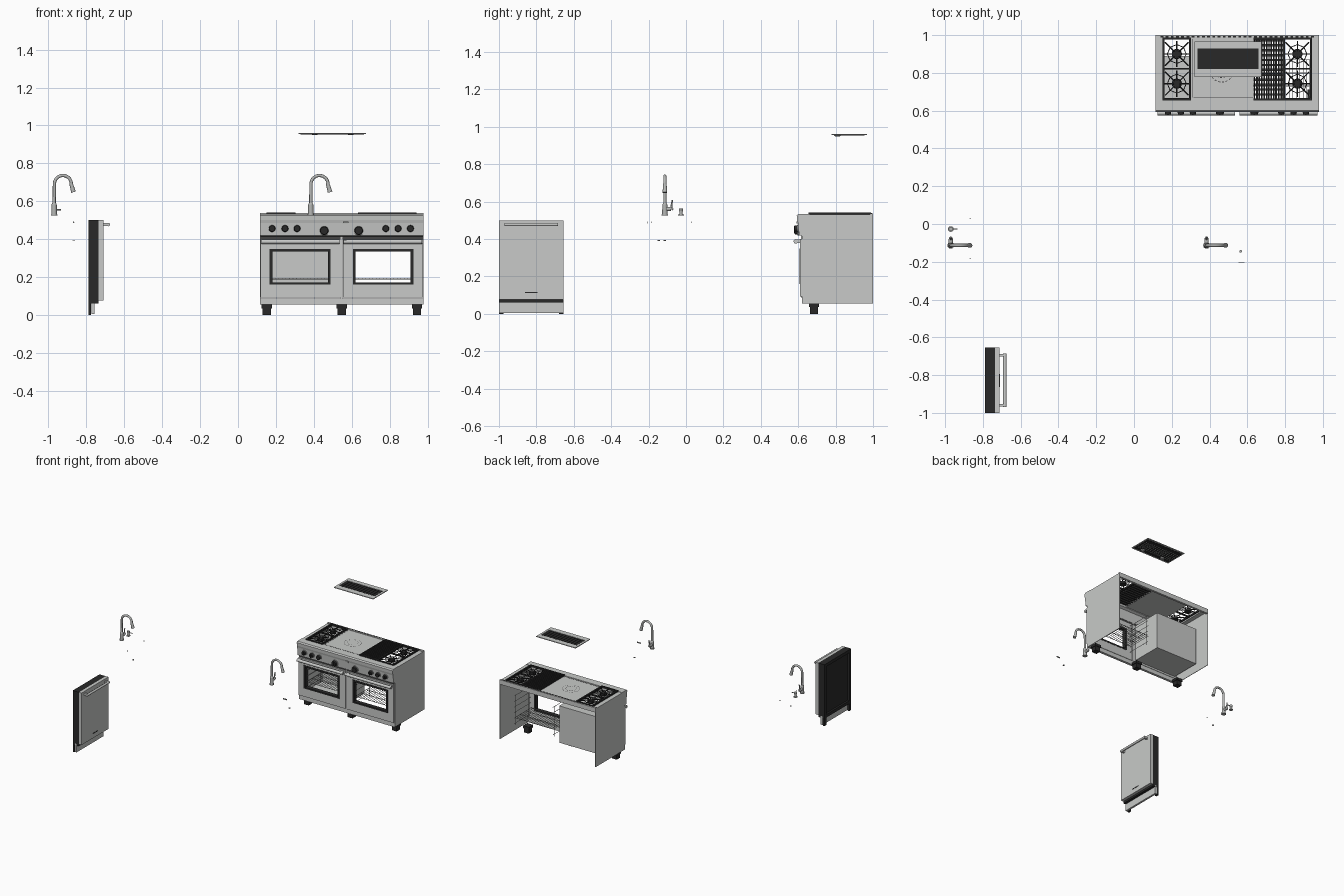
import bpy, bmesh, math
from mathutils import Vector

if "Cube" in bpy.data.objects:
    bpy.data.objects.remove(bpy.data.objects["Cube"])

def mat(name, v):
    m = bpy.data.materials.new(name)
    m.diffuse_color = (v[0], v[1], v[2], 1)
    m.use_nodes = True
    m.node_tree.nodes["Principled BSDF"].inputs["Base Color"].default_value = m.diffuse_color
    return m

STEEL = mat("brushed steel", (0.58, 0.59, 0.58))
BLACK = mat("black enamel", (0.022, 0.022, 0.022))
CHROME = mat("chrome", (0.46, 0.47, 0.46))
DARK = mat("dark grey", (0.06, 0.06, 0.06))

def finish(name, m, bm, smooth=False):
    me = bpy.data.meshes.new(name)
    bmesh.ops.recalc_face_normals(bm, faces=bm.faces)
    bm.to_mesh(me)
    bm.free()
    me.materials.append(m)
    ob = bpy.data.objects.new(name, me)
    bpy.context.collection.objects.link(ob)
    if smooth:
        bpy.ops.object.select_all(action='DESELECT')
        ob.select_set(True)
        bpy.context.view_layer.objects.active = ob
        bpy.ops.object.shade_smooth_by_angle(angle=math.radians(40))
    return ob

def boxes(name, m, items):
    """One object made of boxes (x0, x1, y0, y1, z0, z1)."""
    bm = bmesh.new()
    for x0, x1, y0, y1, z0, z1 in items:
        vs = bmesh.ops.create_cube(bm, size=1)["verts"]
        for v in vs:
            v.co = ((x0 + x1) / 2 + v.co.x * (x1 - x0), (y0 + y1) / 2 + v.co.y * (y1 - y0),
                    (z0 + z1) / 2 + v.co.z * (z1 - z0))
    return finish(name, m, bm)

def rods(name, m, items, sides=24):
    """One object made of cones or cylinders (start, end, radius, end radius)."""
    bm = bmesh.new()
    for a, b, r0, r1 in items:
        a, b = Vector(a), Vector(b)
        vs = bmesh.ops.create_cone(bm, cap_ends=True, segments=sides, radius1=r0, radius2=r1,
                                   depth=(b - a).length)["verts"]
        q = Vector((0, 0, 1)).rotation_difference((b - a).normalized())
        for v in vs:
            v.co = q @ v.co + (a + b) / 2
    return finish(name, m, bm, True)

def tube(name, m, pts, r):
    cu = bpy.data.curves.new(name, 'CURVE')
    cu.dimensions, cu.bevel_depth, cu.bevel_resolution, cu.use_fill_caps = '3D', r, 4, True
    sp = cu.splines.new('POLY')
    sp.points.add(len(pts) - 1)
    for p, c in zip(sp.points, pts):
        p.co = (*c, 1)
    cu.materials.append(m)
    ob = bpy.data.objects.new(name, cu)
    bpy.context.collection.objects.link(ob)
    bpy.ops.object.select_all(action='DESELECT')
    ob.select_set(True)
    bpy.context.view_layer.objects.active = ob
    bpy.ops.object.convert(target='MESH')
    bpy.ops.object.shade_smooth_by_angle(angle=math.radians(40))

def extrude_x(name, m, prof, x0, x1):
    bm = bmesh.new()
    f = bm.faces.new([bm.verts.new((x0, y, z)) for y, z in prof])
    r = bmesh.ops.extrude_face_region(bm, geom=[f])["geom"]
    bmesh.ops.translate(bm, vec=(x1 - x0, 0, 0), verts=[v for v in r if isinstance(v, bmesh.types.BMVert)])
    finish(name, m, bm)

def frame_xz(o, h, y0, y1):
    """Boxes for an upright frame: outer and hole given as x0, x1, z0, z1."""
    return [(o[0], h[0], y0, y1, o[2], o[3]), (h[1], o[1], y0, y1, o[2], o[3]),
            (h[0], h[1], y0, y1, o[2], h[2]), (h[0], h[1], y0, y1, h[3], o[3])]

def frame_xy(o, h, z0, z1):
    return [(o[0], h[0], o[2], o[3], z0, z1), (h[1], o[1], o[2], o[3], z0, z1),
            (h[0], h[1], o[2], h[2], z0, z1), (h[0], h[1], h[3], o[3], z0, z1)]

# ---- range body: side panels, kick strip, control panel, open back
XL, XR = 0.115, 0.98
boxes("range_side_panels", STEEL, [(XL, XL + .004, .62, 1, .055, .52), (XR - .004, XR, .62, 1, .055, .52)])
boxes("range_kick_strip", STEEL, [(XL, XR, .62, .64, .055, .088)])
extrude_x("range_control_panel", STEEL, [(.64, .415), (.605, .418), (.598, .485), (.594, .5), (.592, .525),
                                         (.6, .534), (.66, .534), (.66, .51), (.64, .5)], XL, XR)
boxes("range_centre_post", STEEL, [(.542, .552, .615, .64, .088, .415)])
boxes("range_gap_shadow", DARK, [(XL + .005, XR - .005, .622, .638, .4, .415)])
boxes("range_badge", CHROME, [(.55, .58, .592, .598, .482, .494)])
boxes("range_feet", BLACK, [(x - w, x + w, .685 - w, .685 + w, z0, z1) for x in (.152, .547, .945)
                            for w, z0, z1 in ((.022, 0, .035), (.027, .035, .055))])

# ---- oven doors with windows and handles
for side, x0, x1, wx0, wx1 in (("left", .12, .541, .17, .485), ("right", .553, .976, .61, .922)):
    boxes(side + "_oven_door", STEEL, frame_xz((x0, x1, .092, .4), (wx0, wx1, .162, .345), .61, .638))
    boxes(side + "_window_rim", BLACK,
          frame_xz((wx0 - .003, wx1 + .003, .16, .348), (wx0 + .011, wx1 - .011, .172, .334), .606, .64))
    rods(side + "_oven_handle", STEEL, [((x0 + .005, .587, .387), (x1 - .005, .587, .387), .0115, .0115)])
    boxes(side + "_handle_mounts", STEEL, [(x - .009, x + .009, .588, .612, .379, .396)
                                           for x in (x0 + .02, x1 - .02)])
    # wire rack
    a, b = wx0 - .01, wx1 + .01
    wires = [((a, y, z), (b, y, z), .0022, .0022) for z in (.19, ) for y in (.66, .73, .8, .87)]
    wires += [((a + (b - a) * i / 18, .66, .193), (a + (b - a) * i / 18, .87, .193), .0018, .0018)
              for i in range(19)]
    wires += [((x, y, .12), (x, y, .37), .0022, .0022) for x in (a - .008, b + .008) for y in (.68, .85)]
    wires += [((x, .66, .14 + .045 * i), (x, .87, .14 + .045 * i), .0018, .0018)
              for x in (a - .008, b + .008) for i in range(6)]
    rods(side + "_oven_rack", CHROME, wires, 6)

# left oven liner: a box open at the front
boxes("left_oven_liner", STEEL, [(.14, .144, .64, .89, .105, .405), (.516, .52, .64, .89, .105, .405),
                                 (.14, .52, .64, .89, .105, .109), (.14, .52, .64, .89, .401, .405),
                                 (.14, .52, .886, .89, .105, .405)])

# ---- knobs
small = [(.18, .456), (.248, .456), (.312, .456), (.78, .456), (.845, .456), (.91, .456)]
big = [(.455, .445), (.637, .445)]
rods("knob_bezels", CHROME, [((x, .605, z), (x, .596, z), r, r) for l, r in ((small, .021), (big, .027))
                             for x, z in l])
rods("knobs", BLACK, [((x, .598, z), (x, .581, z), r, r * .85) for l, r in ((small, .018), (big, .023))
                      for x, z in l])
boxes("knob_grips", BLACK, [(x - .004, x + .004, .577, .583, z - .014, z + .014) for x, z in small + big])

# ---- cooktop with openings under burners and grill
boxes("cooktop", STEEL, [(XL, .155, .66, .985, .515, .531), (.298, .632, .66, .985, .515, .531),
                         (.938, XR, .66, .985, .515, .531), (XL, XR, .983, 1, .5, .537)])
boxes("rear_vent_slots", BLACK, [(.14 + i * .0275, .155 + i * .0275, .988, .995, .536, .5385) for i in range(30)])
boxes("plate_seams", DARK, [(XL + .2, .63, .669, .672, .53, .532), (.308, .311, .67, .98, .53, .532)])
bm = bmesh.new()  # dashed rings of the solid hot plate
for r, n in ((.064, 20), (.04, 14)):
    for i in range(n):
        t0, t1 = 2 * math.pi * i / n, 2 * math.pi * (i + .6) / n
        bm.faces.new([bm.verts.new((.465 + q * math.cos(t), .815 + q * math.sin(t), .532))
                      for q, t in ((r - .002, t0), (r + .002, t0), (r + .002, t1), (r - .002, t1))])
finish("hot_plate_rings", DARK, bm)

# burner grates and caps
for side, x0, x1 in (("left", .15, .303), ("right", .787, .943)):
    cx = (x0 + x1) / 2
    w = .012
    bars = frame_xy((x0, x1, .655, .988), (x0 + w, x1 - w, .655 + w, .988 - w), .526, .541)
    bars += [(x0, x1, .817, .826, .53, .541)]
    boxes(side + "_grate_frame", BLACK, bars)
    caps, arms = [], []
    for cy in (.743, .9):
        caps += [((cx, cy, .515), (cx, cy, .535), .027, .025)]
        for i in range(8):
            t = math.pi / 4 * i
            d = Vector((math.cos(t), math.sin(t), 0)) * (.07 if i % 2 == 0 else .088)
            c = Vector((cx, cy, .536))
            arms.append((c + d * .2, c + d, .0035, .0035))
        ring = [(cx + .05 * math.cos(math.pi / 4 * i), cy + .05 * math.sin(math.pi / 4 * i), .531) for i in range(9)]
        arms += [(p, q, .0022, .0022) for p, q in zip(ring, ring[1:])]
    rods(side + "_burner_caps", BLACK, caps)
    rods(side + "_grate_arms", BLACK, arms, 6)

# grill slats and lower grid
boxes("grill_slats", BLACK, [(.634 + i * .0128, .6415 + i * .0128, .658, .986, .528, .541) for i in range(12)]
      + [(.632, .787, .655, .665, .526, .541), (.632, .787, .978, .988, .526, .541)])
boxes("grill_cross_bars", DARK, [(.632, .787, .68 + i * .026, .692 + i * .026, .516, .524) for i in range(12)])

# ---- hood insert above the range
boxes("hood_frame", STEEL, frame_xy((.32, .675, .777, .967), (.337, .658, .82, .928), .955, .961))
boxes("hood_filter", BLACK, [(.33, .665, .79, .955, .9535, .957)])
boxes("hood_filter_slats", BLACK, [(.34 + i * .0267, .361 + i * .0267, .822, .926, .957, .96) for i in range(12)])
boxes("hood_filter_perforations", CHROME, [(.343 + i * .02, .352 + i * .02, .822 + j * .018, .83 + j * .018,
                                            .9525, .954) for i in range(16) for j in range(6)])
rods("hood_lamps", STEEL, [((x, .81, .955), (x, .81, .949), .018, .014) for x in (.405, .595)])

# ---- dishwasher, facing +x
Y0, Y1 = -1, -.655
boxes("dishwasher_body", BLACK, [(-.775, -.735, Y0, Y1, .06, .5), (-.79, -.775, Y0, Y0 + .025, 0, .5),
                                 (-.79, -.775, Y1 - .025, Y1, 0, .5), (-.79, -.775, Y0, Y1, .475, .5),
                                 (-.79, -.775, Y0, Y1, .06, .085)])
boxes("dishwasher_door", STEEL, [(-.735, -.711, Y0, Y1, .076, .5)])
boxes("dishwasher_kick_plate", STEEL, [(-.772, -.756, Y0, Y1, .004, .074)])
boxes("dishwasher_vent_slot", BLACK, [(-.7115, -.709, -.862, -.793, .111, .117)])
rods("dishwasher_handle", STEEL, [((-.684, -.97, .477), (-.684, -.685, .477), .009, .009)])
boxes("dishwasher_handle_mounts", STEEL, [(-.712, -.682, y - .007, y + .007, .469, .485) for y in (-.96, -.695)])

# ---- two gooseneck faucets
def faucet(side, x, y):
    rods(side + "_faucet_base", CHROME, [((x, y, .525), (x, y, .531), .018, .018),
                                         ((x, y, .531), (x, y, .583), .0145, .0135),
                                         ((x, y, .583), (x, y, .592), .0135, .009)])
    pts = [(x, y, .585), (x + .001, y, .69)]
    pts += [(x + .046 - .045 * math.cos(t), y, .69 + .046 * math.sin(t))
            for t in [math.radians(12 * i) for i in range(1, 16)]]
    tube(side + "_faucet_neck", CHROME, pts, .0085)
    rods(side + "_faucet_spray_head", CHROME, [((x + .088, y, .697), (x + .102, y, .648), .009, .0125)])
    rods(side + "_faucet_lever", CHROME, [((x, y, .56), (x, y + .034, .56), .011, .011),
                                          ((x, y + .034, .56), (x, y + .044, .565), .011, .006),
                                          ((x, y + .033, .562), (x, y + .04, .608), .006, .0035)])

faucet("left", -.97, -.113)
faucet("right", .384, -.113)

# soap dispenser beside the left faucet, drains and overflow covers
rods("soap_dispenser", CHROME, [((-.97, -.027, .525), (-.97, -.027, .53), .015, .015),
                                ((-.97, -.027, .53), (-.97, -.027, .55), .008, .008),
                                ((-.97, -.027, .548), (-.97, -.027, .564), .011, .011),
                                ((-.97, -.027, .556), (-.935, -.027, .555), .0035, .003)])
rods("sink_drains", CHROME, [((x, y, .39), (x, y, .394), .007, .007) for x, y in ((.565, -.145), (-.866, -.113))])
rods("overflow_covers", CHROME, [((-.868, .026, .489), (-.868, .029, .489), .004, .004),
                                 ((-.868, -.185, .489), (-.868, -.182, .489), .004, .004)])
boxes("overflow_plate", CHROME, [(.553, .584, -.207, -.203, .484, .493)])
